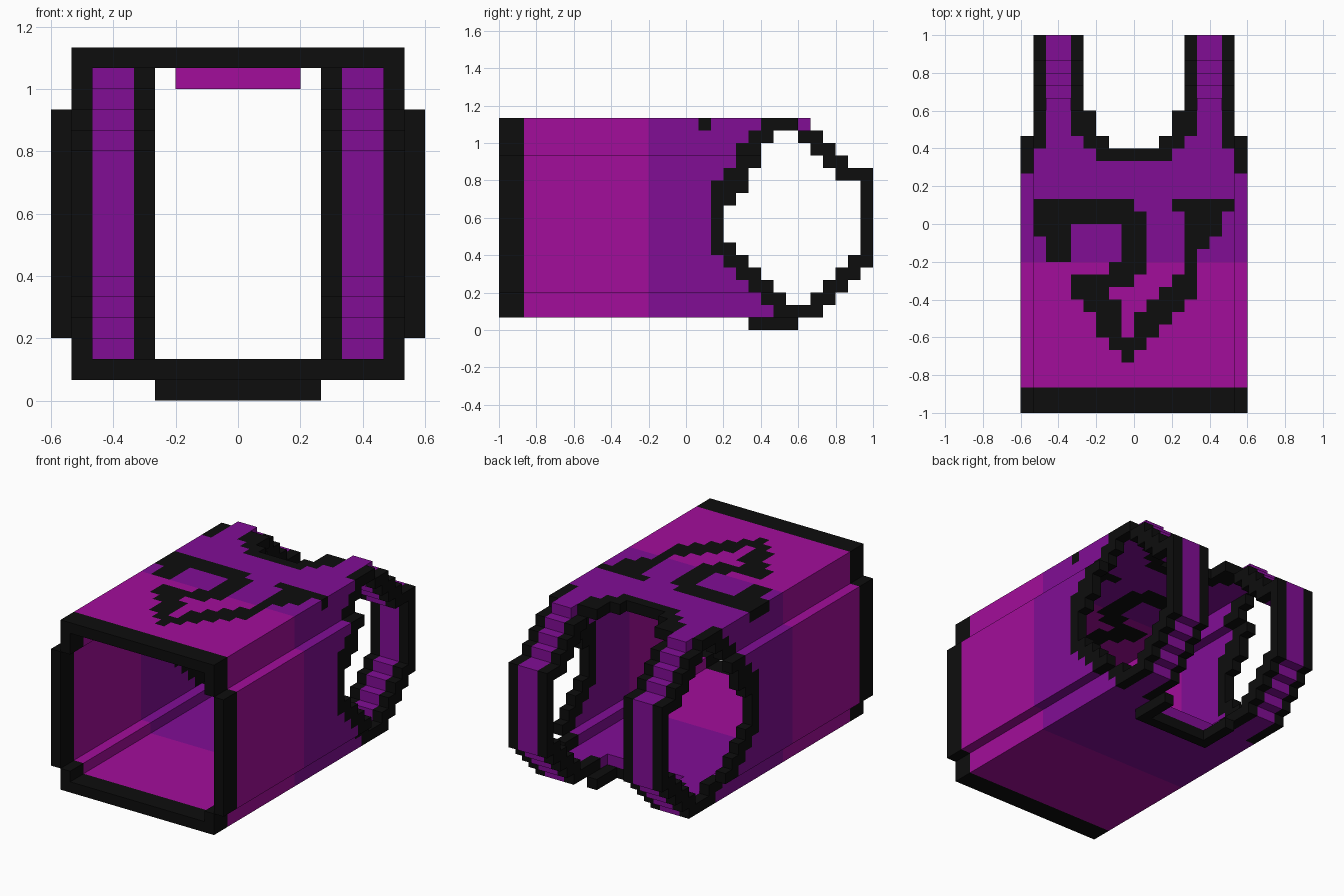
import bpy, bmesh, math

cube = bpy.data.objects.get("Cube")
if cube:
    bpy.data.objects.remove(cube, do_unlink=True)

S = 1 / 15  # edge of one block; the grid is 18 x 30 x 17 blocks


def make_material(name, rgb):
    m = bpy.data.materials.new(name)
    m.use_nodes = True
    m.diffuse_color = (*rgb, 1)
    bsdf = m.node_tree.nodes["Principled BSDF"]
    bsdf.inputs["Base Color"].default_value = (*rgb, 1)
    bsdf.inputs["Roughness"].default_value = 0.9
    return m


MATERIALS = [make_material("black", (0.004, 0.004, 0.004)),
             make_material("magenta", (0.365, 0.004, 0.325)),
             make_material("purple", (0.22, 0.004, 0.30))]
BLACK, MAGENTA, PURPLE = 0, 1, 2

# Armhole outline per block row, rows 2 to 15
TRIM_START = dict(enumerate([21, 20, 19, 18, 17, 17, 17, 17, 17, 17, 18, 19, 19, 20], 2))
HOLE_START = dict(enumerate([23, 22, 21, 20, 19, 18, 18, 18, 19, 20, 20, 21, 21, 22], 2))
HOLE_END = dict(enumerate([25, 26, 27, 28, 29, 29, 29, 29, 29, 29, 27, 26, 25, 24], 2))
STRAP_END = dict(enumerate([27, 28, 29, 30, 30, 30, 30, 30, 30, 30, 30, 28, 27, 26], 2))

# Emblem strokes as (row, first column, last column)
EMBLEM = [(16, -8, -1), (15, -8, 0), (14, -8, -6), (13, -7, -6), (12, -7, -6),
          (14, -1, 0), (13, -1, 0), (12, -1, 0), (11, -2, 0), (10, -5, -1),
          (9, -5, -3), (8, -4, -2), (7, -3, -2), (6, -3, -2), (6, 0, 1),
          (5, -2, 0), (4, -1, -1), (16, 3, 7), (15, 4, 6), (14, 4, 6),
          (13, 4, 5), (12, 4, 4), (11, 4, 4), (10, 3, 4), (9, 2, 4),
          (8, 1, 3), (7, 0, 2)]
emblem = {(i, j) for j, a, b in EMBLEM for i in range(a, b + 1)}


def cloth(j):
    return MAGENTA if j < 12 else PURPLE


def top_end(a):
    return 21 if a <= 1 else 22 if a == 2 else 24 if a in (3, 4, 7) else 25


def neck_edge(a, j):
    return ((j == 20 and a <= 2) or (j == 21 and a in (2, 3))
            or (j in (22, 23) and a == 3))


def classify(i, j, k):
    """Part name and colour of a block, or None for empty space."""
    a = i if i >= 0 else -1 - i
    side = "left" if i >= 0 else "right"
    wall = (a == 8 and 3 <= k <= 13) or (a == 7 and k in (2, 14, 15))
    # Top panel with neckline and emblem
    if k == 16 and a <= 7 and j < top_end(a):
        if j < 2:
            return "hem", BLACK
        if neck_edge(a, j):
            return "top_neck_trim", BLACK
        if a >= 4 and j >= 21:
            edge = a == 7 or (a == 4 and j >= 22)
            return side + "_strap", BLACK if edge else PURPLE
        if (i, j) in emblem:
            return "emblem", BLACK
        return "body", cloth(j)
    # Bottom panel and its strap ends
    if k == 1 and a <= 7 and j < (21 if a <= 3 else 26):
        if j < 2:
            return "hem", BLACK
        if a >= 4 and j >= 22:
            return side + "_strap", BLACK if a in (4, 7) else PURPLE
        return "body", cloth(j)
    # Raised lower neck trim
    if k == 0 and ((j == 20 and a <= 3) or (21 <= j <= 23 and a == 3)):
        return "lower_neck_trim", BLACK
    # Side walls up to the armholes
    if wall and j < HOLE_START[k]:
        if j < 2:
            return "hem", BLACK
        if j >= TRIM_START[k]:
            return side + "_armhole_trim", BLACK
        return "body", cloth(j)
    # Stepped straps
    if k in HOLE_END and 4 <= a <= 7 and HOLE_END[k] <= j < STRAP_END[k]:
        return side + "_strap", BLACK if a in (4, 7) else PURPLE
    # Small inner tab below the top panel
    if k == 15 and a <= 2 and j == 3:
        return "inner_tab", MAGENTA
    return None


blocks = {}
for i in range(-9, 9):
    for j in range(30):
        for k in range(17):
            found = classify(i, j, k)
            if found:
                blocks[i, j, k] = found

# Four corners of each block face, counter-clockwise from outside
FACES = {(1, 0, 0): [(1, 0, 0), (1, 1, 0), (1, 1, 1), (1, 0, 1)],
         (-1, 0, 0): [(0, 0, 0), (0, 0, 1), (0, 1, 1), (0, 1, 0)],
         (0, 1, 0): [(0, 1, 0), (0, 1, 1), (1, 1, 1), (1, 1, 0)],
         (0, -1, 0): [(0, 0, 0), (1, 0, 0), (1, 0, 1), (0, 0, 1)],
         (0, 0, 1): [(0, 0, 1), (1, 0, 1), (1, 1, 1), (0, 1, 1)],
         (0, 0, -1): [(0, 0, 0), (0, 1, 0), (1, 1, 0), (1, 0, 0)]}


def build_part(name):
    bm = bmesh.new()
    verts = {}
    for (i, j, k), (part, colour) in blocks.items():
        if part != name:
            continue
        for (dx, dy, dz), corners in FACES.items():
            if (i + dx, j + dy, k + dz) in blocks:
                continue
            loop = []
            for cx, cy, cz in corners:
                key = (i + cx, j + cy, k + cz)
                if key not in verts:
                    verts[key] = bm.verts.new((key[0] * S, key[1] * S - 1, key[2] * S))
                loop.append(verts[key])
            bm.faces.new(loop).material_index = colour
    # Join flat areas of one colour
    bmesh.ops.dissolve_limit(bm, angle_limit=math.radians(1), verts=bm.verts[:],
                             edges=bm.edges[:], delimit={'MATERIAL'})
    mesh = bpy.data.meshes.new(name)
    for m in MATERIALS:
        mesh.materials.append(m)
    bm.to_mesh(mesh)
    bm.free()
    bpy.context.collection.objects.link(bpy.data.objects.new(name, mesh))


for part_name in sorted({part for part, _ in blocks.values()}):
    build_part(part_name)
